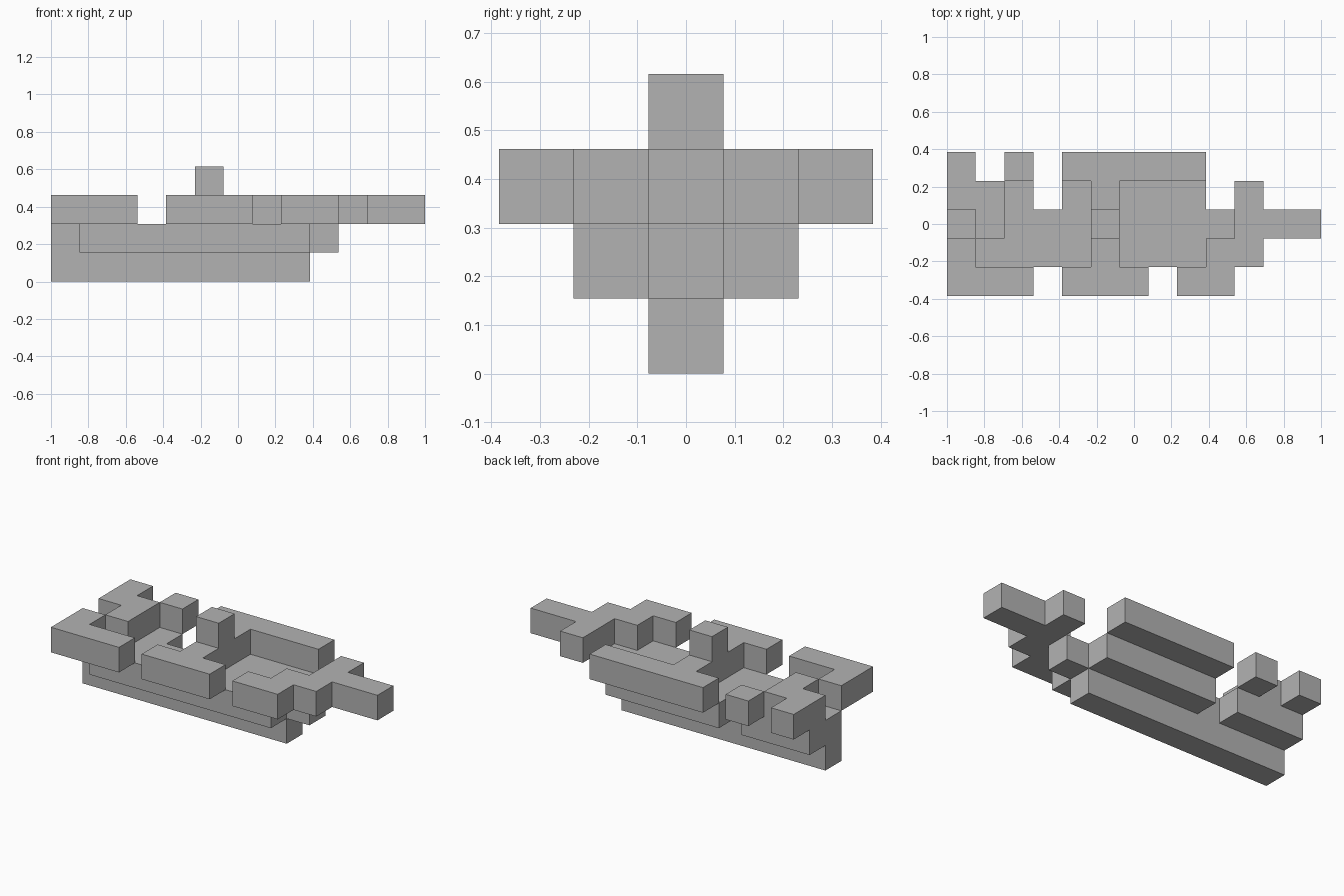
import bpy, bmesh
from mathutils import Vector

cube = bpy.data.objects.get("Cube")
if cube:
    bpy.data.objects.remove(cube, do_unlink=True)

U = 2 / 13          # edge of one block
COLS, ROWS = 13, 5

grey = bpy.data.materials.new("plain_grey")
grey.use_nodes = True
grey.diffuse_color = (0.45, 0.45, 0.45, 1)
grey.node_tree.nodes["Principled BSDF"].inputs["Base Color"].default_value = grey.diffuse_color


def add_part(name, plan, letter, level):
    """Extrude every cell marked with the letter (rows run back to front)."""
    bm = bmesh.new()
    for r, row in enumerate(plan):
        for c, mark in enumerate(row):
            if mark != letter:
                continue
            x, y = (c - COLS / 2) * U, (ROWS / 2 - r - 1) * U
            corners = [(x, y), (x + U, y), (x + U, y + U), (x, y + U)]
            bm.faces.new([bm.verts.new((a, b, level * U)) for a, b in corners])
    bmesh.ops.remove_doubles(bm, verts=bm.verts, dist=U / 100)
    ext = bmesh.ops.extrude_face_region(bm, geom=bm.faces[:])
    top = [v for v in ext["geom"] if isinstance(v, bmesh.types.BMVert)]
    bmesh.ops.translate(bm, verts=top, vec=Vector((0, 0, U)))
    bmesh.ops.recalc_face_normals(bm, faces=bm.faces)
    # merge the cells into large flat faces
    bmesh.ops.dissolve_limit(bm, angle_limit=0.01, verts=bm.verts, edges=bm.edges)
    mesh = bpy.data.meshes.new(name)
    bm.to_mesh(mesh)
    bm.free()
    mesh.materials.append(grey)
    bpy.context.collection.objects.link(bpy.data.objects.new(name, mesh))


# Lower body: narrow keel, then the wider hull with a notch at the back
keel_plan = ["", "", "KKKKKKKKK"]
hull_plan = ["",
             "HHH.HHHHH",
             "HHHHHHHHHH",
             ".HHHHHHHH",
             ""]
add_part("keel", keel_plan, "K", 0)
add_part("hull", hull_plan, "H", 1)

# Deck blocks
deck_plan = ["A.B.CCCCC....",
             "AA...C....D..",
             ".A...C....DDD",
             "E....C...DD..",
             "EEE.CCC.DD..."]
deck_parts = {"A": "stern_back_block", "B": "small_back_block", "C": "middle_crossbar",
              "D": "bow_block", "E": "stern_front_block"}
for letter, name in deck_parts.items():
    add_part(name, deck_plan, letter, 2)

# Single post on the crossbar
add_part("post", ["", "", ".....P"], "P", 3)
